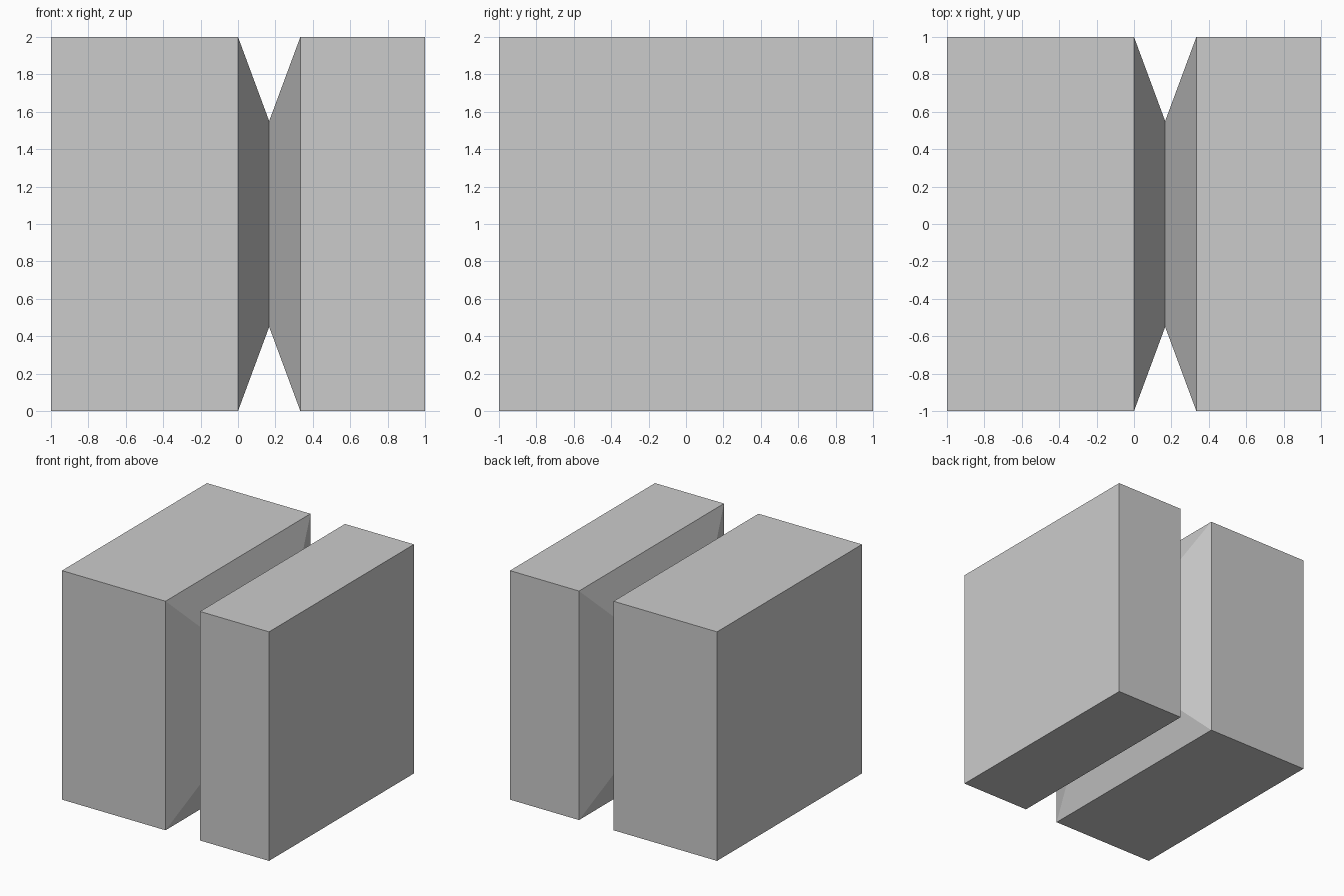
import bpy
import bmesh

if "Cube" in bpy.data.objects:
    bpy.data.objects.remove(bpy.data.objects["Cube"])

# Square sections along x: (x position, half width) with a V-shaped waist
SECTIONS = [(-1, 1), (0, 1), (1 / 6, 0.55), (1 / 3, 1), (1, 1)]
CORNERS = [(-1, -1), (1, -1), (1, 1), (-1, 1)]

bm = bmesh.new()
rings = [[bm.verts.new((x, cy * h, 1 + cz * h)) for cy, cz in CORNERS]
         for x, h in SECTIONS]

# Side walls between neighbouring sections
for a, b in zip(rings, rings[1:]):
    for i in range(4):
        j = (i + 1) % 4
        bm.faces.new((a[i], a[j], b[j], b[i]))

# End faces
bm.faces.new(rings[0])
bm.faces.new(rings[-1])
bmesh.ops.recalc_face_normals(bm, faces=bm.faces)

# Grooved block
mesh = bpy.data.meshes.new("grooved_block")
bm.to_mesh(mesh)
bm.free()
block = bpy.data.objects.new("grooved_block", mesh)
bpy.context.collection.objects.link(block)
